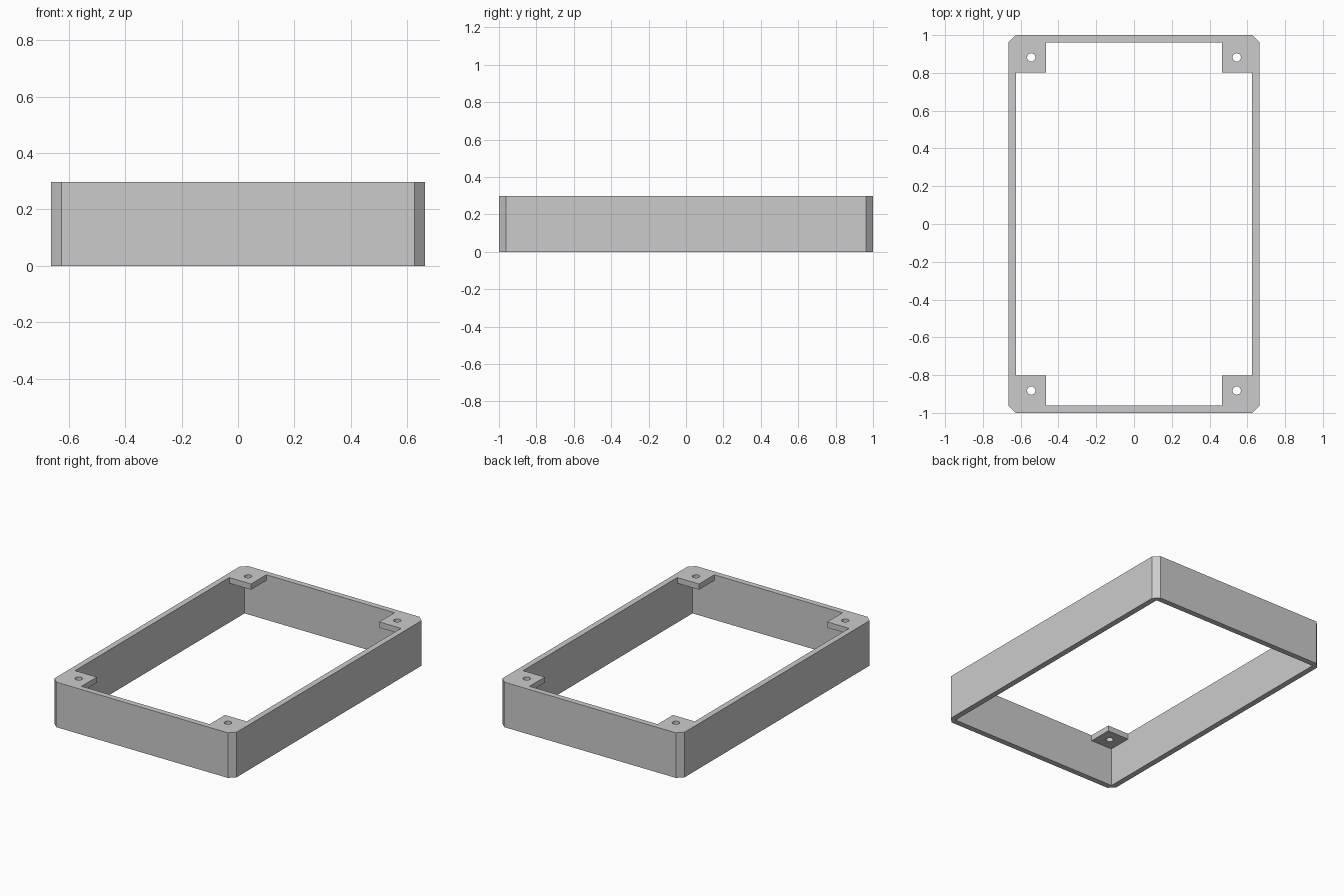
import bpy
import bmesh
import math

if "Cube" in bpy.data.objects:
    bpy.data.objects.remove(bpy.data.objects["Cube"])

# Overall sizes (half extents in x and y)
OUT_X, OUT_Y, HEIGHT = 0.664, 1.0, 0.297
WALL = 0.038
IN_X, IN_Y = OUT_X - WALL, OUT_Y - WALL
TAB_X, TAB_Y, TAB_THICK = 0.467, 0.803, 0.038
HOLE_X, HOLE_Y, HOLE_R = 0.544, 0.882, 0.022

grey = bpy.data.materials.new("light_grey")
grey.use_nodes = True
colour = (0.6, 0.6, 0.6, 1)
grey.diffuse_color = colour
grey.node_tree.nodes["Principled BSDF"].inputs["Base Color"].default_value = colour


def prism(name, outline, z0, z1):
    """Extrude a flat outline from z0 to z1."""
    bm = bmesh.new()
    face = bm.faces.new([bm.verts.new((x, y, z0)) for x, y in outline])
    top = bmesh.ops.extrude_face_region(bm, geom=[face])["geom"]
    verts = [v for v in top if isinstance(v, bmesh.types.BMVert)]
    bmesh.ops.translate(bm, verts=verts, vec=(0, 0, z1 - z0))
    bmesh.ops.recalc_face_normals(bm, faces=bm.faces)
    mesh = bpy.data.meshes.new(name)
    bm.to_mesh(mesh)
    bm.free()
    mesh.materials.append(grey)
    obj = bpy.data.objects.new(name, mesh)
    bpy.context.collection.objects.link(obj)
    return obj


def four_way(quarter):
    """Mirror the points of the +x +y corner round to a closed outline."""
    flip = quarter[::-1]
    return (quarter + [(-x, y) for x, y in flip]
            + [(-x, -y) for x, y in quarter] + [(x, -y) for x, y in flip])


def cut(body, cutter):
    """Subtract the cutter, bake the result and discard the cutter."""
    cutter.hide_render = True
    mod = body.modifiers.new("cut", 'BOOLEAN')
    mod.operation = 'DIFFERENCE'
    mod.solver = 'EXACT'
    mod.object = cutter
    graph = bpy.context.evaluated_depsgraph_get()
    mesh = bpy.data.meshes.new_from_object(body.evaluated_get(graph))
    body.modifiers.clear()
    body.data = mesh
    bpy.data.objects.remove(cutter)


# Chamfered block
frame = prism("frame", four_way([(OUT_X, IN_Y), (IN_X, OUT_Y)]), 0, HEIGHT)

# Through opening that leaves the corner blocks
cut(frame, prism("opening", four_way([(IN_X, TAB_Y), (TAB_X, TAB_Y), (TAB_X, IN_Y)]),
                 -0.1, HEIGHT + 0.1))

# Hollow below, thinning the corner blocks to screw tabs
cut(frame, prism("hollow", four_way([(IN_X, IN_Y)]), -0.1, HEIGHT - TAB_THICK))

# Screw holes through the tabs
for sx in (-1, 1):
    for sy in (-1, 1):
        ring = [(sx * HOLE_X + HOLE_R * math.cos(a), sy * HOLE_Y + HOLE_R * math.sin(a))
                for a in (math.tau * i / 32 for i in range(32))]
        cut(frame, prism("screw_hole", ring, HEIGHT - 0.1, HEIGHT + 0.1))

frame.name = "frame"
bpy.context.view_layer.objects.active = frame
frame.select_set(True)
bpy.ops.object.shade_smooth_by_angle(angle=math.radians(30))
